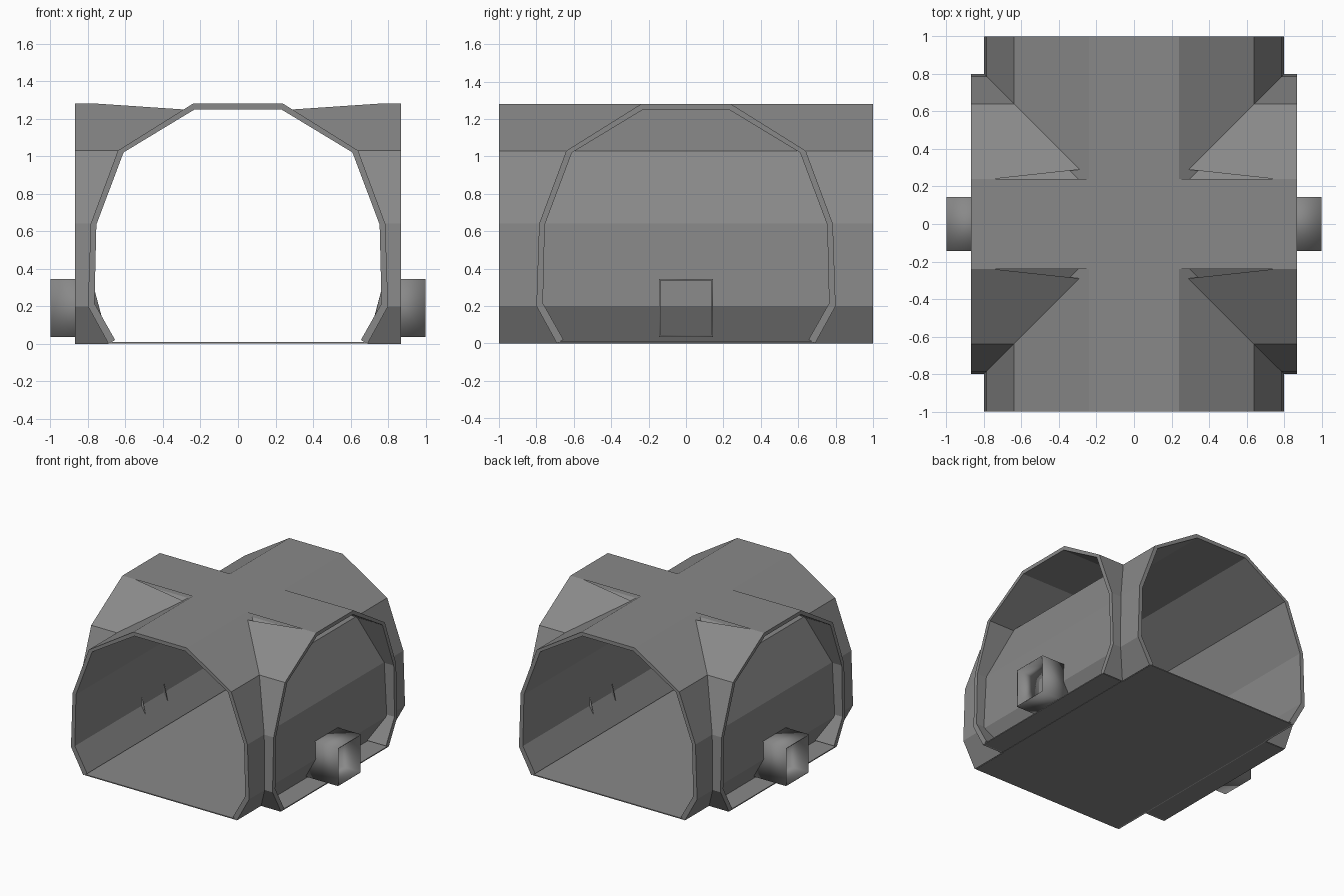
import bpy
import bmesh
from math import pi
from mathutils import Matrix

cube = bpy.data.objects.get("Cube")
if cube:
    bpy.data.objects.remove(cube, do_unlink=True)

grey = bpy.data.materials.new("plain grey")
grey.use_nodes = True
GREY = (0.25, 0.25, 0.25, 1)
grey.diffuse_color = GREY
grey.node_tree.nodes["Principled BSDF"].inputs["Base Color"].default_value = GREY


def finish(bm, name, angle=0):
    """Turn a bmesh into an object, rotated about z."""
    bm.transform(Matrix.Rotation(angle, 4, "Z"))
    mesh = bpy.data.meshes.new(name)
    bm.to_mesh(mesh)
    bm.free()
    mesh.materials.append(grey)
    obj = bpy.data.objects.new(name, mesh)
    bpy.context.collection.objects.link(obj)
    return obj


def mirrored(half):
    return half + [(-b, z) for b, z in reversed(half)]


# Arch cross-section: half-width and height, from foot to crown
OUTER = mirrored([(0.69, 0), (0.80, 0.2), (0.785, 0.64), (0.64, 1.03), (0.24, 1.28)])
INNER = mirrored([(0.655, 0.02), (0.765, 0.215), (0.755, 0.635), (0.61, 1.02), (0.23, 1.25)])
LAST = len(OUTER) - 1
SHOULDERS = (3, 5)


def arch_shell(name, angle, end, start=None):
    """Thin arched shell along x; without a start it is mitred at 45 degrees."""
    bm = bmesh.new()
    mitred = start is None
    starts = [abs(b) if mitred else start for b, z in OUTER]

    def ring(profile, along):
        return [bm.verts.new((a, b, z)) for a, (b, z) in zip(along, profile)]

    ends = [end] * len(OUTER)
    o0, o1 = ring(OUTER, starts), ring(OUTER, ends)
    i0, i1 = ring(INNER, starts), ring(INNER, ends)
    for i in range(LAST):
        j = i + 1
        if mitred and i in SHOULDERS:
            # Shoulder slope with a small triangular gap beside the crown
            side = 1 if i == SHOULDERS[0] else -1
            valley = bm.verts.new((0.29, side * 0.29, 1.249))
            gap = bm.verts.new((0.75, side * 0.24, 1.28))
            if side > 0:
                bm.faces.new((o0[i], valley, gap, o1[j], o1[i]))
            else:
                bm.faces.new((gap, valley, o0[j], o1[j], o1[i]))
        else:
            bm.faces.new((o0[i], o0[j], o1[j], o1[i]))
        bm.faces.new((i0[i], i1[i], i1[j], i0[j]))
        bm.faces.new((o1[i], o1[j], i1[j], i1[i]))
        if not mitred:
            bm.faces.new((o0[i], i0[i], i0[j], o0[j]))
    # Undersides of the two feet
    bm.faces.new((o0[0], o1[0], i1[0], i0[0]))
    bm.faces.new((o0[LAST], i0[LAST], i1[LAST], o1[LAST]))
    return finish(bm, name, angle)


def plate(name, size, centre):
    bm = bmesh.new()
    bmesh.ops.create_cube(bm, size=1)
    bm.transform(Matrix.Translation(centre) @ Matrix.Diagonal((*size, 1)))
    return finish(bm, name)


def side_duct(name, angle):
    """Open square duct whose inner end follows the sloping wall."""
    bm = bmesh.new()
    bmesh.ops.create_cube(bm, size=1)
    caps = [f for f in bm.faces if abs(f.normal.x) > 0.9]
    bmesh.ops.delete(bm, geom=caps, context="FACES_ONLY")
    for v in bm.verts:
        top = v.co.z > 0
        v.co.x = 1.0 if v.co.x > 0 else (0.78 if top else 0.70)
        v.co.y *= 0.29
        v.co.z = 0.345 if top else 0.035
    for f in bm.faces:
        f.smooth = True
    duct = finish(bm, name, angle)
    thick = duct.modifiers.new("thickness", "SOLIDIFY")
    thick.thickness = 0.012
    thick.offset = -1


# Main passage, open at both ends
arch_shell("main_tunnel", pi / 2, 1.0, -1.0)
plate("main_floor", (1.36, 2.0, 0.008), (0, 0, 0.006))

# Shallow arched bays and ducts on both sides
for side, angle, sign in (("left", 0, 1), ("right", pi, -1)):
    arch_shell(side + "_bay_arch", angle, 0.87)
    plate(side + "_bay_floor", (0.19, 1.36, 0.008), (sign * 0.775, 0, 0.006))
    side_duct(side + "_duct", angle)
